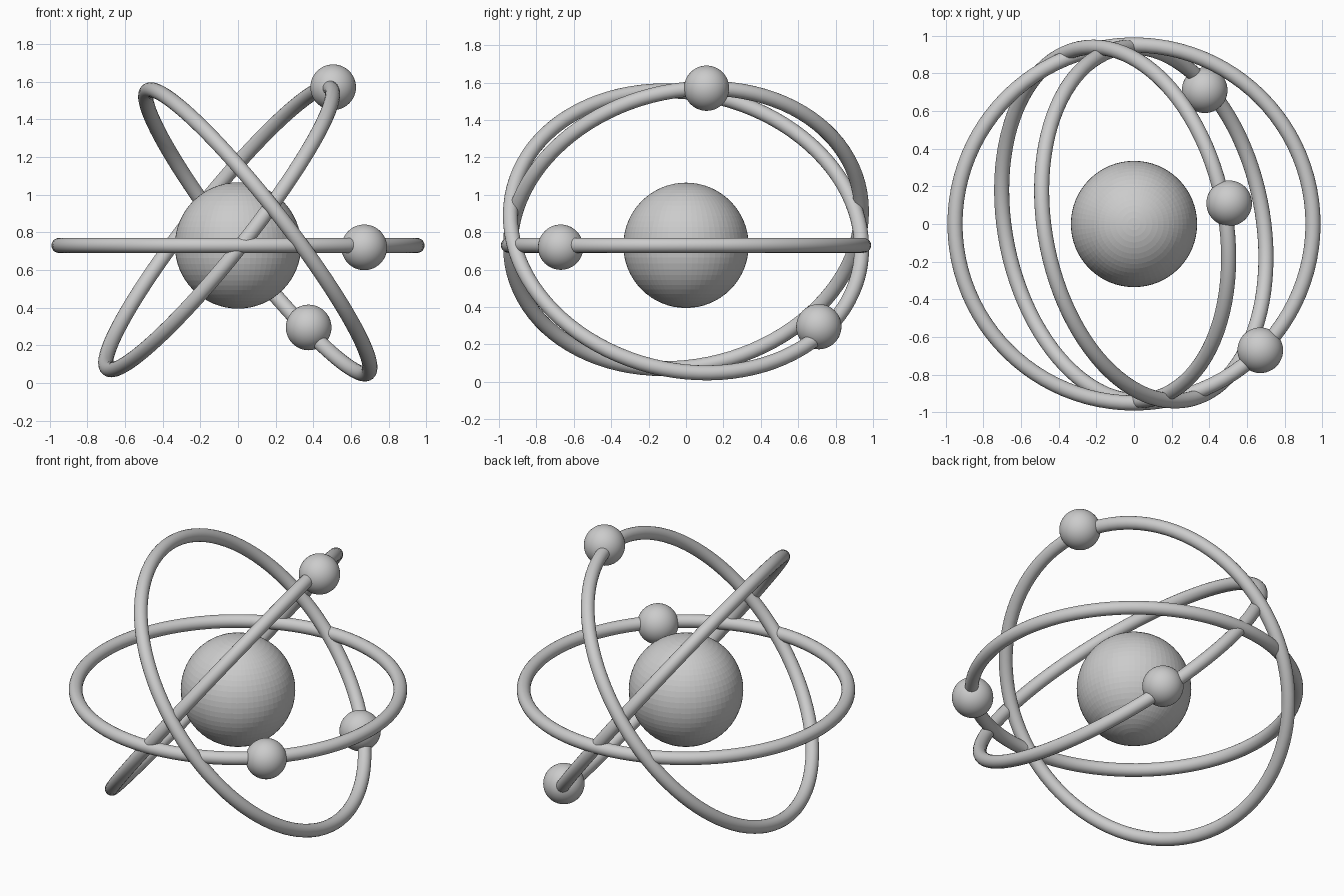
import bpy
from math import sqrt, cos, sin, tau
from mathutils import Vector, Matrix

cube = bpy.data.objects.get("Cube")
if cube:
    bpy.data.objects.remove(cube, do_unlink=True)

GREY = (0.6, 0.6, 0.6, 1)
grey = bpy.data.materials.new("plain grey")
grey.use_nodes = True
grey.diffuse_color = GREY
grey.node_tree.nodes["Principled BSDF"].inputs["Base Color"].default_value = GREY


def finish(name, smooth):
    ob = bpy.context.object
    ob.name = name
    ob.data.materials.append(grey)
    if smooth:
        bpy.ops.object.shade_smooth_by_angle()
    return ob


def ball(name, radius, location, segments, smooth):
    bpy.ops.mesh.primitive_uv_sphere_add(
        segments=segments, ring_count=segments // 2, radius=radius, location=location)
    return finish(name, smooth)


def orbit(name, centre, long_axis=(1, 0, 0), lean=0):
    """Ring whose plane holds long_axis (in XZ) and leans off the Y axis."""
    u = Vector(long_axis).normalized()
    side = Vector((u.z, 0, -u.x))
    v = side * lean + Vector((0, -sqrt(1 - lean * lean), 0))
    turn = Matrix((u, v, u.cross(v))).transposed()
    bpy.ops.mesh.primitive_torus_add(
        major_segments=96, minor_segments=20, major_radius=0.95, minor_radius=0.04)
    ob = finish(name, True)
    ob.matrix_world = Matrix.Translation(centre) @ turn.to_4x4()
    return ob


# Central ball
ball("nucleus", 0.335, (0, 0, 0.73), 64, False)

# Three crossing rings
orbit("level_orbit", (0, 0, 0.73))
orbit("left_rising_orbit", (-0.1, 0, 0.82), (0.62, 0, 0.78), 0.155)
orbit("right_rising_orbit", (0.105, 0, 0.802), (-0.615, 0, 0.788), 0.15)

# One small ball riding on each ring
for name, spot in (("level_electron", (0.67, -0.67, 0.72)),
                   ("upper_electron", (0.505, 0.11, 1.57)),
                   ("lower_electron", (0.375, 0.71, 0.295))):
    ball(name, 0.121, spot, 48, True)
